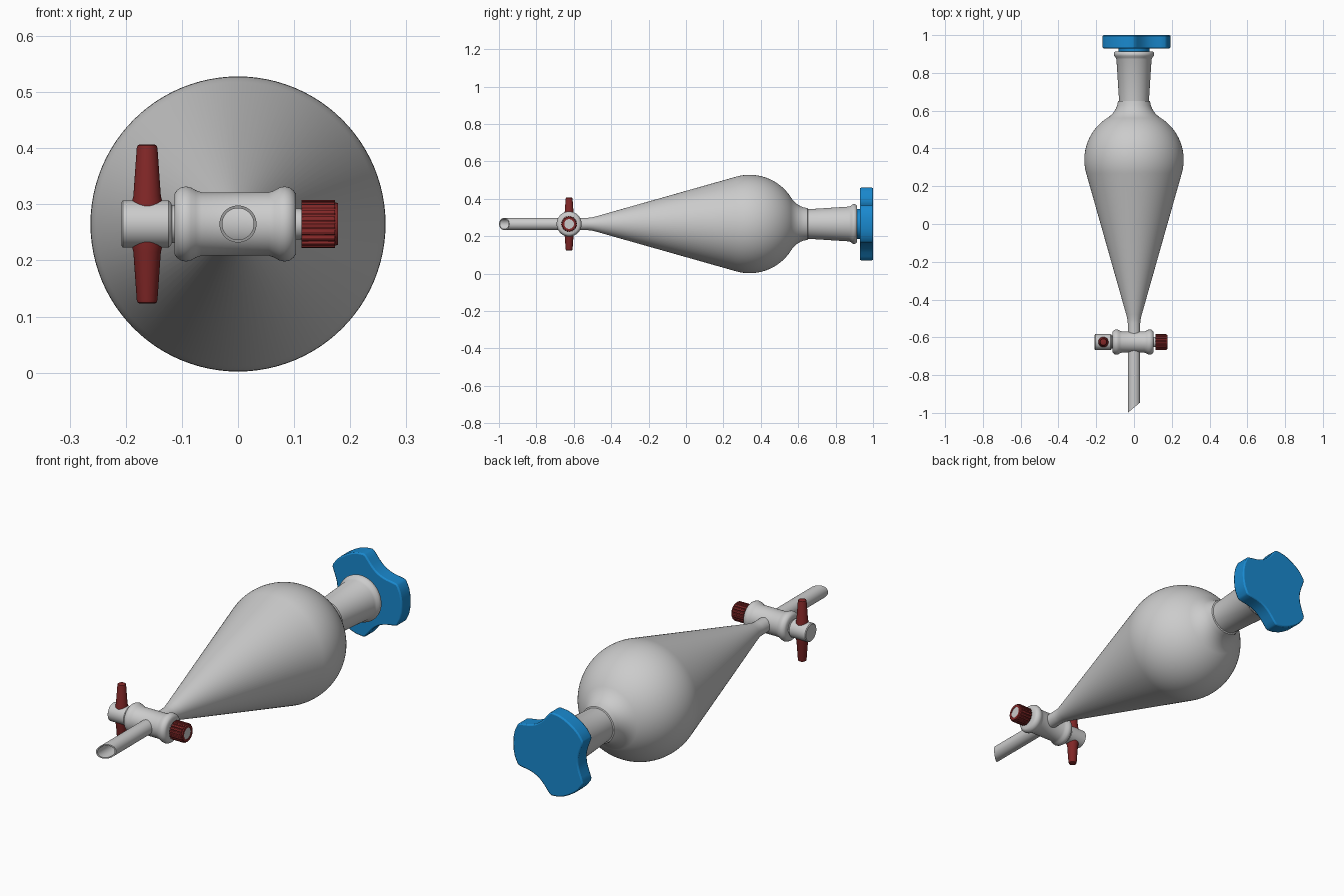
import bpy, bmesh, math
from mathutils import Vector

if "Cube" in bpy.data.objects:
    bpy.data.objects.remove(bpy.data.objects["Cube"])

CZ = 0.265       # height of the funnel axis
TAP_Y = -0.625   # stopcock position along the funnel


def material(name, color):
    m = bpy.data.materials.new(name)
    m.diffuse_color = color
    m.use_nodes = True
    m.node_tree.nodes["Principled BSDF"].inputs["Base Color"].default_value = m.diffuse_color
    return m


RED = material("red_plastic", (0.22, 0.02, 0.02, 1))
BLUE = material("blue_plastic", (0.01, 0.25, 0.62, 1))


def finish(name, bm, mat=None, angle=35):
    bmesh.ops.recalc_face_normals(bm, faces=bm.faces)
    me = bpy.data.meshes.new(name)
    bm.to_mesh(me)
    bm.free()
    ob = bpy.data.objects.new(name, me)
    bpy.context.collection.objects.link(ob)
    if mat:
        me.materials.append(mat)
    bpy.ops.object.select_all(action='DESELECT')
    bpy.context.view_layer.objects.active = ob
    ob.select_set(True)
    bpy.ops.object.shade_smooth_by_angle(angle=math.radians(angle))
    return ob


def lathe(name, profile, axis, origin, mat=None, n=64, hollow=False, shear=None):
    """Revolve (along, radius) points; hollow joins the last ring to the first."""
    bm = bmesh.new()
    rings = []
    for a, r in profile:
        ring = []
        for i in range(n):
            t = 2 * math.pi * i / n
            c, s = r * math.cos(t), r * math.sin(t)
            p = {'X': (a, c, s), 'Y': (c, a, s), 'Z': (c, s, a)}[axis]
            ring.append(bm.verts.new(Vector(p) + Vector(origin)))
        rings.append(ring)
    pairs = list(zip(rings, rings[1:]))
    if hollow:
        pairs.append((rings[-1], rings[0]))
    else:
        bm.faces.new(rings[0])
        bm.faces.new(rings[-1])
    for p, q in pairs:
        for i in range(n):
            j = (i + 1) % n
            bm.faces.new((p[i], p[j], q[j], q[i]))
    if shear:
        for v in bm.verts:
            if v.co.y < -0.9:
                v.co.y += shear * v.co.x
    return finish(name, bm, mat)


def prism(name, outline, axis, start, end, origin, mat, bevel):
    """Extrude a 2D outline along X or Y with softened edges."""
    bm = bmesh.new()

    def put(u, v, a):
        p = (a, u, v) if axis == 'X' else (u, a, v)
        return bm.verts.new(Vector(p) + Vector(origin))
    lo = [put(u, v, start) for u, v in outline]
    hi = [put(u, v, end) for u, v in outline]
    bm.faces.new(lo)
    bm.faces.new(hi)
    for i in range(len(lo)):
        j = (i + 1) % len(lo)
        bm.faces.new((lo[i], lo[j], hi[j], hi[i]))
    ob = finish(name, bm, mat)
    mod = ob.modifiers.new("soft_edges", 'BEVEL')
    mod.width = bevel
    mod.segments = 2
    mod.limit_method = 'ANGLE'
    mod.angle_limit = math.radians(50)
    return ob


axis0 = (0, 0, CZ)
tap0 = (0, TAP_Y, CZ)

# Glass body: stem, cone, round bulb, neck, ground joint and rolled lip
outer = [(-0.58, 0.033), (-0.525, 0.033), (-0.505, 0.035), (-0.48, 0.041)]
R, BY = 0.263, 0.34
for i in range(29):
    t = math.radians(-16 + 76 * i / 28)
    outer.append((BY + R * math.sin(t), R * math.cos(t)))
outer += [(0.585, 0.113), (0.600, 0.102), (0.613, 0.095), (0.628, 0.089),
          (0.65, 0.085), (0.652, 0.079), (0.872, 0.093), (0.882, 0.098),
          (0.890, 0.105), (0.898, 0.107), (0.907, 0.105), (0.914, 0.098)]
inner = [(0.914, 0.083), (0.65, 0.070), (0.60, 0.090), (0.565, 0.122)]
for i in range(15):
    t = math.radians(60 - 76 * i / 14)
    inner.append((BY + (R - 0.008) * math.sin(t), (R - 0.008) * math.cos(t)))
inner += [(-0.5, 0.027), (-0.58, 0.027)]
lathe("glass_body", outer + inner, 'Y', axis0, n=96, hollow=True)

# Outlet tube with a slanted open tip
lathe("outlet_tube", [(-0.58, 0.033), (-0.972, 0.033), (-0.972, 0.028),
                      (-0.58, 0.028)], 'Y', axis0, hollow=True, shear=0.83)

# Stopcock barrel with flared ends
half = [(0.060, 0.0565), (0.070, 0.060), (0.079, 0.065), (0.088, 0.067),
        (0.097, 0.065), (0.104, 0.060), (0.108, 0.054), (0.108, 0.038)]
barrel = [(-a - 0.005, r) for a, r in reversed(half)] + [(a - 0.005, r) for a, r in half]
lathe("stopcock_barrel", barrel, 'X', tap0)

# Plug running through the barrel, with its head on the left
lathe("stopcock_plug", [(-0.208, 0.038), (-0.205, 0.042), (-0.124, 0.042),
                        (-0.120, 0.039), (-0.118, 0.034), (0.0, 0.030),
                        (0.12, 0.027), (0.174, 0.026)], 'X', tap0)

# Tapered handle wings above and below the plug head
for side, label in ((1, "upper"), (-1, "lower")):
    wing = [(0.0, 0.028), (0.040, 0.027), (0.050, 0.0245), (0.135, 0.0185),
            (0.140, 0.017), (0.142, 0.013)]
    lathe("handle_" + label, [(side * a, r) for a, r in wing], 'Z',
          (-0.162, TAP_Y, CZ), RED, 32)

# Ribbed retaining nut, ring shaped around the plug end
nut = []
RIBS = 20
for i in range(RIBS):
    for f, r in ((0.0, 0.043), (0.5, 0.043), (0.62, 0.039), (0.88, 0.039)):
        t = 2 * math.pi * (i + f) / RIBS
        nut.append((r * math.cos(t), r * math.sin(t)))
prism("retaining_nut", nut, 'X', 0.113, 0.173, tap0, RED, 0.001)
lathe("nut_rim", [(0.172, 0.039), (0.178, 0.037), (0.178, 0.026),
                  (0.172, 0.026)], 'X', tap0, RED, hollow=True)
lathe("plug_end", [(0.15, 0.026), (0.176, 0.026)], 'X', tap0)

# Stopper: tapered plug and three-lobed grip
lathe("stopper_plug", [(0.70, 0.070), (0.90, 0.081), (0.94, 0.081)], 'Y', axis0, BLUE)
lobe = [(-31, 0.190), (-28, 0.194), (-18, 0.195), (-9, 0.194), (0, 0.193),
        (9, 0.194), (18, 0.195), (28, 0.194), (31, 0.190), (36, 0.174),
        (43, 0.156), (51, 0.145), (60, 0.141), (69, 0.145), (77, 0.156), (84, 0.174)]
grip = []
for k in range(3):
    for d, r in lobe:
        t = math.radians(120 * k + d)
        grip.append((r * math.cos(t), r * math.sin(t)))
prism("stopper_grip", grip, 'Y', 0.93, 1.0, axis0, BLUE, 0.006)
